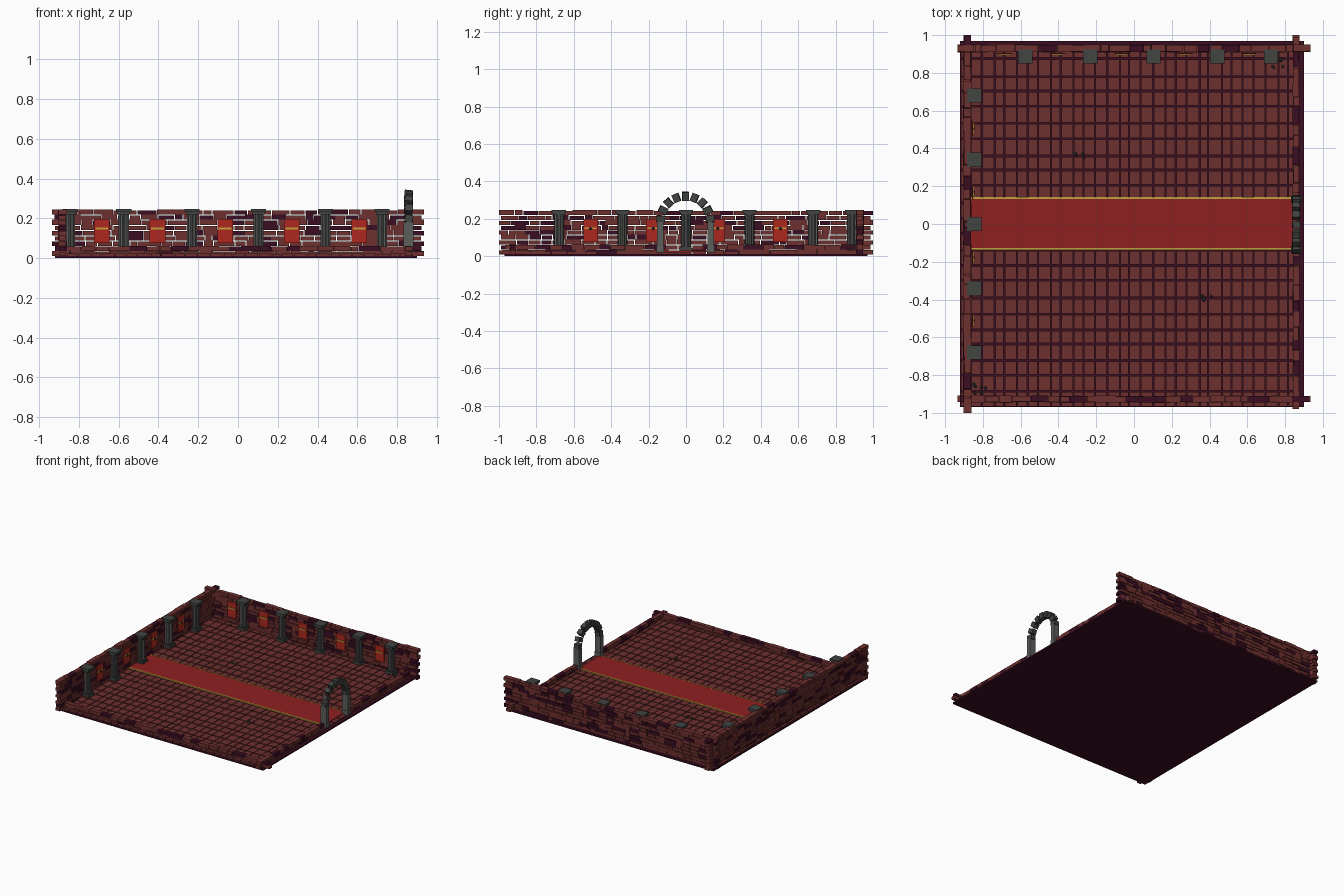
import bpy, bmesh, math, random
from mathutils import Matrix, Vector

if "Cube" in bpy.data.objects:
    bpy.data.objects.remove(bpy.data.objects["Cube"])

random.seed(7)


def material(name, rgb):
    m = bpy.data.materials.new(name)
    m.diffuse_color = (*rgb, 1)
    m.use_nodes = True
    m.node_tree.nodes["Principled BSDF"].inputs["Base Color"].default_value = m.diffuse_color
    return m


BRICK = material("red_brown_brick", (0.155, 0.029, 0.028))
DARK = material("dark_purple_brick", (0.042, 0.004, 0.016))
STONE = material("grey_stone", (0.052, 0.058, 0.053))
PALE = material("worn_stone", (0.105, 0.112, 0.105))
CARPET = material("carpet_red", (0.28, 0.014, 0.015))
BANNER = material("banner_red", (0.42, 0.022, 0.014))
GOLD = material("gold_trim", (0.55, 0.36, 0.045))
BLACK = material("black_emblem", (0.012, 0.012, 0.012))


def box(bm, centre, size, mat=0, rot=None):
    """Add one box to a bmesh, optionally rotated about its centre."""
    m = Matrix.Translation(centre) @ (rot or Matrix()) @ Matrix.Diagonal((*size, 1))
    made = bmesh.ops.create_cube(bm, size=1, matrix=m)
    for f in {f for v in made["verts"] for f in v.link_faces}:
        f.material_index = mat


def finish(bm, name, mats, loc=(0, 0, 0), turn=0):
    me = bpy.data.meshes.new(name)
    bm.to_mesh(me)
    bm.free()
    for m in mats:
        me.materials.append(m)
    ob = bpy.data.objects.new(name, me)
    ob.location = loc
    ob.rotation_euler.z = turn
    bpy.context.collection.objects.link(ob)
    return ob


def cuts(a, b, step, jitter):
    """Uneven joints from a to b."""
    n = max(1, round((b - a) / step))
    w = (b - a) / n
    return [a] + [a + w * (i + random.uniform(-jitter, jitter)) for i in range(1, n)] + [b]


def brick_wall(name, axis, at, spans, rows, thick, gap=0.005):
    """Courses of loose bricks along x or y, open at the joints."""
    bm = bmesh.new()
    z0, rh = 0.01, 0.0262
    for r in range(rows):
        for a, b in spans:
            # courses alternately run long and short at the ends
            trim = 0 if r % 2 == 0 else 0.012
            c = cuts(a + trim, b - trim, 0.074, 0.32)
            for p, q in zip(c, c[1:]):
                length = q - p - (gap if random.random() < 0.7 else 0)
                height = rh - (gap if random.random() < 0.7 else 0)
                t = thick * random.uniform(0.85, 1.1)
                off = random.uniform(-0.002, 0.002)
                z = z0 + r * rh + height / 2
                # keep the outer ends of the course flush
                mid = (p + q) / 2
                if p == a:
                    mid = p + length / 2
                elif q == b:
                    mid = q - length / 2
                dark = int(random.random() < 0.22)
                if axis == "x":
                    box(bm, (mid, at + off, z), (length, t, height), dark)
                else:
                    box(bm, (at + off, mid, z), (t, length, height), dark)
    return finish(bm, name, [BRICK, DARK])


# Ground slab
bm = bmesh.new()
box(bm, (-0.01, 0, 0.006), (1.82, 1.94, 0.012))
finish(bm, "ground_slab", [DARK])

# Floor tiles with uneven spacing
bm = bmesh.new()
xs = cuts(-0.92, 0.88, 0.06, 0.14)
ys = cuts(-0.97, 0.95, 0.083, 0.12)
for x0, x1 in zip(xs, xs[1:]):
    for y0, y1 in zip(ys, ys[1:]):
        top = 0.023 + random.uniform(-0.001, 0.001)
        box(bm, ((x0 + x1) / 2, (y0 + y1) / 2, (top + 0.008) / 2),
            (x1 - x0 - 0.006, y1 - y0 - 0.009, top - 0.008))
finish(bm, "floor_tiles", [BRICK])

# Tall walls and low kerbs
brick_wall("back_wall", "x", 0.93, [(-0.935, 0.935)], 9, 0.038)
brick_wall("left_wall", "y", -0.883, [(-1, 1)], 9, 0.038)
brick_wall("front_kerb", "x", -0.927, [(-0.935, 0.935)], 2, 0.034, 0.003)
brick_wall("right_kerb", "y", 0.858, [(-0.98, -0.155), (0.15, 1)], 2, 0.034, 0.003)

# Carpet with gold edging
bm = bmesh.new()
box(bm, (-0.01, 0.002, 0.026), (1.71, 0.262, 0.006))
for y in (-0.132, 0.137):
    box(bm, (-0.01, y, 0.0265), (1.71, 0.01, 0.007), 1)
finish(bm, "carpet", [CARPET, GOLD])


def column(name, x, y):
    """Fluted shaft between square base and stepped capital."""
    bm = bmesh.new()
    box(bm, (0, 0, 0.032), (0.068, 0.068, 0.022))
    box(bm, (0, 0, 0.047), (0.058, 0.058, 0.012))
    box(bm, (0, 0, 0.226), (0.06, 0.06, 0.014))
    box(bm, (0, 0, 0.24), (0.076, 0.076, 0.016))
    n = 20
    rings = []
    for z in (0.05, 0.222):
        rings.append([bm.verts.new(((0.027 if i % 2 else 0.022) * math.cos(math.tau * i / n),
                                    (0.027 if i % 2 else 0.022) * math.sin(math.tau * i / n), z))
                      for i in range(n)])
    for i in range(n):
        j = (i + 1) % n
        f = bm.faces.new((rings[0][i], rings[0][j], rings[1][j], rings[1][i]))
        f.material_index = 1
    finish(bm, name, [STONE, PALE], (x, y, 0))


for i, y in enumerate((-0.68, -0.34, 0, 0.34, 0.68)):
    column(f"left_column_{i + 1}", -0.846, y)
for i, x in enumerate((-0.575, -0.232, 0.103, 0.44, 0.725)):
    column(f"back_column_{i + 1}", x, 0.887)


def banner(name, x, y, turn, emblem):
    """Hanging cloth with a gold bar, facing -y before turning."""
    bm = bmesh.new()
    box(bm, (0, 0, 0.137), (0.078, 0.006, 0.122))
    box(bm, (0, -0.005, 0.149), (0.064, 0.006, 0.009), 1)
    if emblem:
        box(bm, (0, -0.008, 0.147), (0.015, 0.007, 0.015), 2,
            Matrix.Rotation(math.radians(45), 4, "Y"))
    finish(bm, name, [BANNER, GOLD, BLACK], (x, y, 0), turn)


for i, x in enumerate((-0.685, -0.405, -0.065, 0.27, 0.61)):
    banner(f"back_banner_{i + 1}", x, 0.903, 0, False)
for i, y in enumerate((-0.51, -0.175, 0.17, 0.505)):
    banner(f"left_banner_{i + 1}", -0.855, y, math.radians(90), True)

# Gateway piers
for side, y in (("front", -0.137), ("back", 0.132)):
    bm = bmesh.new()
    box(bm, (0, 0, 0.037), (0.056, 0.04, 0.034))
    box(bm, (0, 0, 0.115), (0.05, 0.034, 0.135))
    finish(bm, f"{side}_gate_pier", [PALE], (0.858, y, 0))

# Ring of loose arch stones
bm = bmesh.new()
for i in range(9):
    a = math.radians(4 + 172 * i / 8)
    rot = (Matrix.Rotation(a, 4, "X")
           @ Matrix.Rotation(random.uniform(-0.12, 0.12), 4, "Y")
           @ Matrix.Rotation(random.uniform(-0.12, 0.12), 4, "Z"))
    box(bm, (0.858, 0.132 * math.cos(a) - 0.003, 0.19 + 0.13 * math.sin(a)),
        (0.04, 0.046, 0.036), 0, rot)
finish(bm, "gate_arch", [STONE])

# Small rubble heaps
for i, (x, y, n) in enumerate(((-0.29, 0.35, 4), (0.385, -0.38, 4),
                               (-0.81, -0.87, 7), (0.76, 0.85, 5))):
    bm = bmesh.new()
    for k in range(n):
        r = random.uniform(0.006, 0.013)
        pos = Vector((random.uniform(-1, 1) * 0.007 * n, random.uniform(-0.025, 0.025), r * 0.6))
        bmesh.ops.create_icosphere(bm, subdivisions=1, radius=r, matrix=Matrix.Translation(pos))
    finish(bm, f"rubble_{i + 1}", [STONE], (x, y, 0.022))
